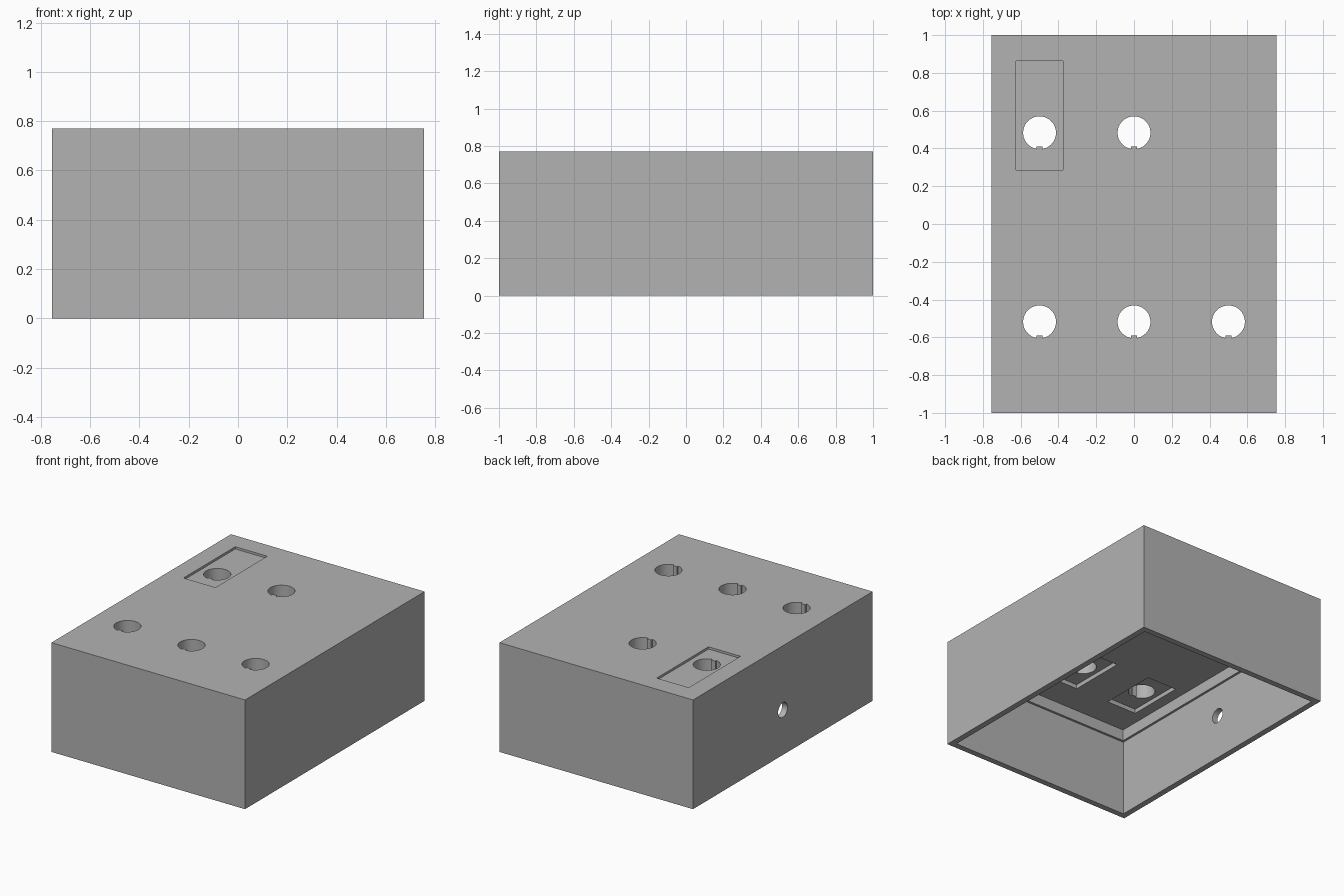
import bpy, bmesh, math
from mathutils import Matrix

old = bpy.data.objects.get("Cube")
if old:
    bpy.data.objects.remove(old, do_unlink=True)

# Overall sizes
W, D, H = 1.51, 2.0, 0.77
WALL = 0.042
LEDGE_Z, CEILING_Z = 0.54, 0.62

# Single grey plastic
grey = bpy.data.materials.new("grey_plastic")
grey.use_nodes = True
colour = (0.45, 0.45, 0.45, 1)
grey.diffuse_color = colour
grey.node_tree.nodes["Principled BSDF"].inputs["Base Color"].default_value = colour


def finish(bm, name):
    bmesh.ops.recalc_face_normals(bm, faces=bm.faces)
    mesh = bpy.data.meshes.new(name)
    bm.to_mesh(mesh)
    bm.free()
    mesh.materials.append(grey)
    obj = bpy.data.objects.new(name, mesh)
    bpy.context.collection.objects.link(obj)
    return obj


def box(name, x0, x1, y0, y1, z0, z1):
    bm = bmesh.new()
    bmesh.ops.create_cube(bm, size=1)
    bmesh.ops.scale(bm, vec=(x1 - x0, y1 - y0, z1 - z0), verts=bm.verts)
    bmesh.ops.translate(bm, vec=((x0 + x1) / 2, (y0 + y1) / 2, (z0 + z1) / 2), verts=bm.verts)
    return finish(bm, name)


def centred_box(name, inset, z0, z1):
    x, y = W / 2 - inset, D / 2 - inset
    return box(name, -x, x, -y, y, z0, z1)


def keyed_hole(name, x, y, radius=0.087, key=0.016, depth=0.014, steps=48):
    """Round hole outline with a small square key on its front side."""
    gap = math.asin(key / radius)
    start = -math.pi / 2 + gap
    sweep = 2 * math.pi - 2 * gap
    pts = [(radius * math.cos(start + sweep * i / steps),
            radius * math.sin(start + sweep * i / steps)) for i in range(steps + 1)]
    pts += [(-key, depth - radius), (key, depth - radius)]
    bm = bmesh.new()
    face = bm.faces.new([bm.verts.new((x + px, y + py, 0.5)) for px, py in pts])
    top = bmesh.ops.extrude_face_region(bm, geom=[face])["geom"]
    bmesh.ops.translate(bm, vec=(0, 0, 0.5), verts=[v for v in top if isinstance(v, bmesh.types.BMVert)])
    return finish(bm, name)


def side_hole(name, radius, z):
    bm = bmesh.new()
    bmesh.ops.create_cone(bm, cap_ends=True, segments=32, radius1=radius, radius2=radius, depth=0.3,
                          matrix=Matrix.Translation((-W / 2, 0, z)) @ Matrix.Rotation(math.pi / 2, 4, 'Y'))
    return finish(bm, name)


# Solid block and everything cut from it
enclosure = centred_box("enclosure", 0, 0, H)
cutters = [
    centred_box("main_cavity", WALL, -0.2, LEDGE_Z),
    centred_box("upper_cavity", WALL + 0.016, 0.3, CEILING_Z),
    box("top_pocket", -0.625, -0.375, 0.285, 0.862, H - 0.016, H + 0.1),
    side_hole("cable_hole", 0.052, 0.317),
]
for x, y in [(-0.5, 0.483), (0, 0.483), (-0.5, -0.518), (0, -0.518), (0.5, -0.518)]:
    cutters.append(box("control_recess", x - 0.117, x + 0.117, y - 0.205, y + 0.205, 0.58, CEILING_Z + 0.03))
    cutters.append(keyed_hole("control_hole", x, y))

bpy.context.view_layer.objects.active = enclosure
for cutter in cutters:
    mod = enclosure.modifiers.new(cutter.name, 'BOOLEAN')
    mod.operation, mod.solver, mod.object = 'DIFFERENCE', 'EXACT', cutter
    cutter.hide_render = True
    bpy.ops.object.modifier_apply(modifier=mod.name)
    bpy.data.objects.remove(cutter, do_unlink=True)

# Smooth bores, crisp edges
bpy.ops.object.select_all(action='DESELECT')
enclosure.select_set(True)
bpy.ops.object.shade_smooth_by_angle(angle=math.radians(30))
